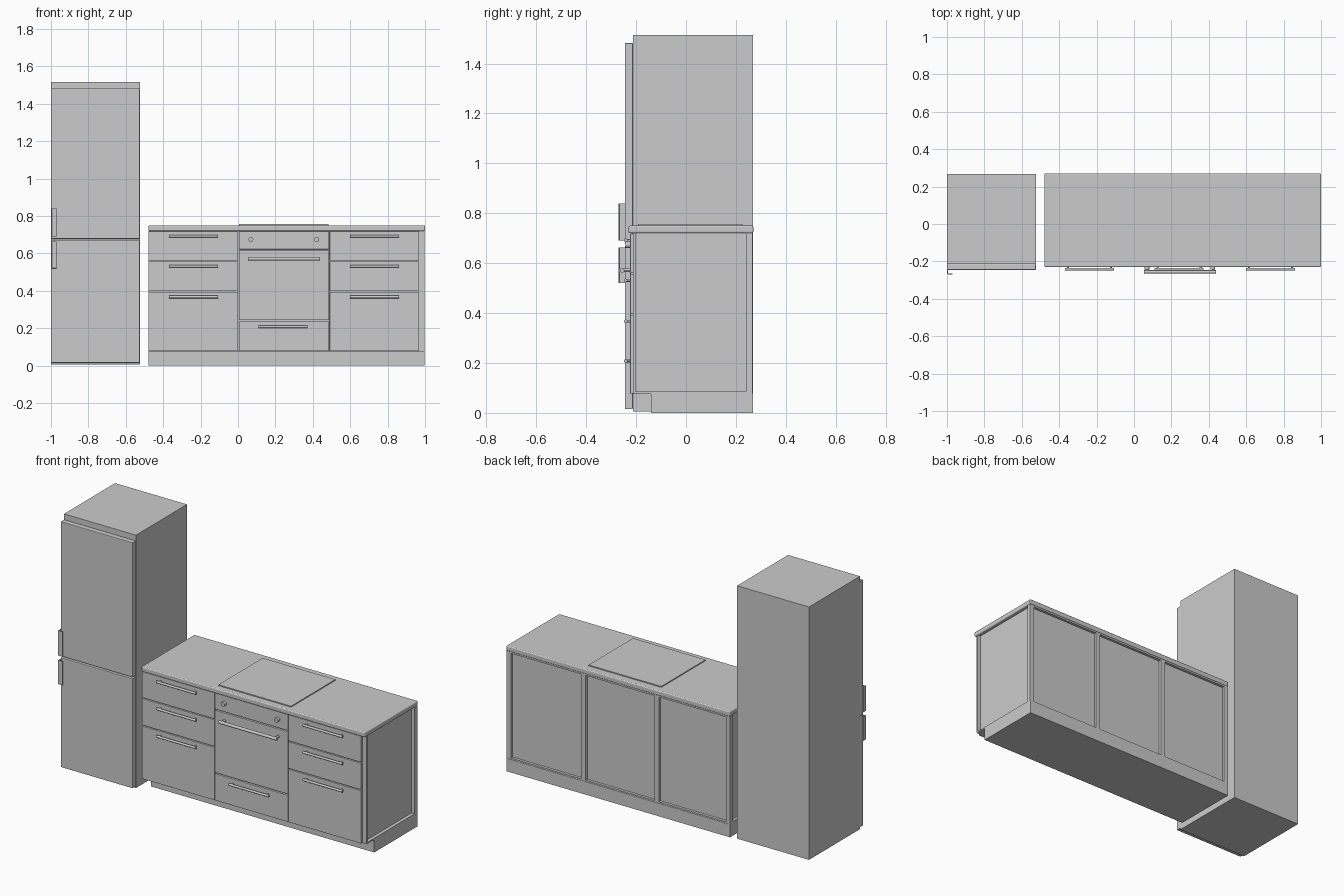
import bpy
from math import pi

if "Cube" in bpy.data.objects:
    bpy.data.objects.remove(bpy.data.objects["Cube"])


def finish(ob, bevel=0.0, segs=2):
    bpy.context.view_layer.objects.active = ob
    if bevel:
        m = ob.modifiers.new("bevel", 'BEVEL')
        m.width, m.segments = bevel, segs
    return ob


def box(name, x, y, z, bevel=0.0, segs=2):
    """Box from (min, max) ranges."""
    bpy.ops.mesh.primitive_cube_add(size=1)
    ob = bpy.context.object
    ob.name = name
    ob.location = [(a + b) / 2 for a, b in (x, y, z)]
    ob.scale = [b - a for a, b in (x, y, z)]
    bpy.ops.object.transform_apply(location=False, rotation=False, scale=True)
    return finish(ob, bevel, segs)


def rod(name, loc, r, depth, axis, verts=16):
    rot = {'x': (0, pi / 2, 0), 'y': (pi / 2, 0, 0), 'z': (0, 0, 0)}[axis]
    bpy.ops.mesh.primitive_cylinder_add(vertices=verts, radius=r, depth=depth,
                                        location=loc, rotation=rot)
    ob = bpy.context.object
    ob.name = name
    bpy.ops.object.shade_smooth_by_angle()
    return ob


FRONT = -0.224   # face of the drawer fronts


def bar_handle(name, x0, x1, z, reach=0.025, r=0.007):
    y = FRONT - reach + r
    rod(name + "_bar", ((x0 + x1) / 2, y, z), r, x1 - x0, 'x')
    for i, x in enumerate((x0 + 0.015, x1 - 0.015)):
        rod(f"{name}_post_{i}", (x, (y + FRONT) / 2, z), r * 0.8, FRONT - y, 'y', 12)


# Fridge: body, two doors, L-section handles
box("fridge_body", (-1, -0.525), (-0.213, 0.268), (0.005, 1.515))
for name, z0, z1, h0, h1 in (("lower", 0.015, 0.67, 0.52, 0.663),
                             ("upper", 0.678, 1.482, 0.69, 0.84)):
    box(f"fridge_{name}_door", (-1, -0.525), (-0.245, -0.213), (z0, z1), 0.003)
    box(f"fridge_{name}_handle_stem", (-1, -0.994), (-0.268, -0.245), (h0, h1))
    box(f"fridge_{name}_handle_grip", (-0.996, -0.97), (-0.27, -0.264), (h0, h1), 0.002)

# Base run: plinth, carcass core, countertop, hob
box("plinth", (-0.478, 0.998), (-0.14, 0.268), (0, 0.077))
box("carcass", (-0.46, 0.978), (-0.208, 0.25), (0.08, 0.72))
box("carcass_floor", (-0.478, 0.998), (-0.21, 0.266), (0.076, 0.085))
box("countertop", (-0.478, 1.0), (-0.23, 0.27), (0.72, 0.75), 0.006, 3)
box("hob", (0.005, 0.485), (-0.192, 0.226), (0.749, 0.756))

# Slim frame around the recessed back and end panels
for i, (a, b) in enumerate(((-0.478, -0.45), (-0.008, 0.022), (0.476, 0.506), (0.97, 0.998))):
    box(f"back_post_{i}", (a, b), (0.24, 0.266), (0.08, 0.72))
box("back_top_rail", (-0.478, 0.998), (0.24, 0.266), (0.71, 0.72))
for side, a, b in (("left", -0.478, -0.45), ("right", 0.972, 0.998)):
    box(f"{side}_end_front_post", (a, b), (-0.212, -0.202), (0.08, 0.72))
    box(f"{side}_end_back_post", (a, b), (0.258, 0.266), (0.08, 0.72))

# Drawer stacks either side of the oven
for side, x in (("left", -0.478), ("right", 0.49)):
    for i, (z0, z1) in enumerate(((0.077, 0.393), (0.398, 0.557), (0.562, 0.718))):
        box(f"{side}_drawer_{i}", (x, x + 0.479), (FRONT, -0.208), (z0, z1), 0.002)
        bar_handle(f"{side}_drawer_{i}_handle", x + 0.11, x + 0.37, z1 - 0.026)

# Oven: panel with knobs, door, drawer
for name, z0, z1 in (("control_panel", 0.622, 0.718), ("oven_door", 0.243, 0.616),
                     ("oven_drawer", 0.077, 0.237)):
    box(name, (0.005, 0.486), (FRONT, -0.208), (z0, z1), 0.002)
for i, x in enumerate((0.069, 0.421)):
    rod(f"oven_knob_{i}", (x, FRONT - 0.009, 0.674), 0.013, 0.02, 'y', 24)
bar_handle("oven_door_handle", 0.054, 0.438, 0.571, 0.041, 0.009)
bar_handle("oven_drawer_handle", 0.11, 0.372, 0.208)
